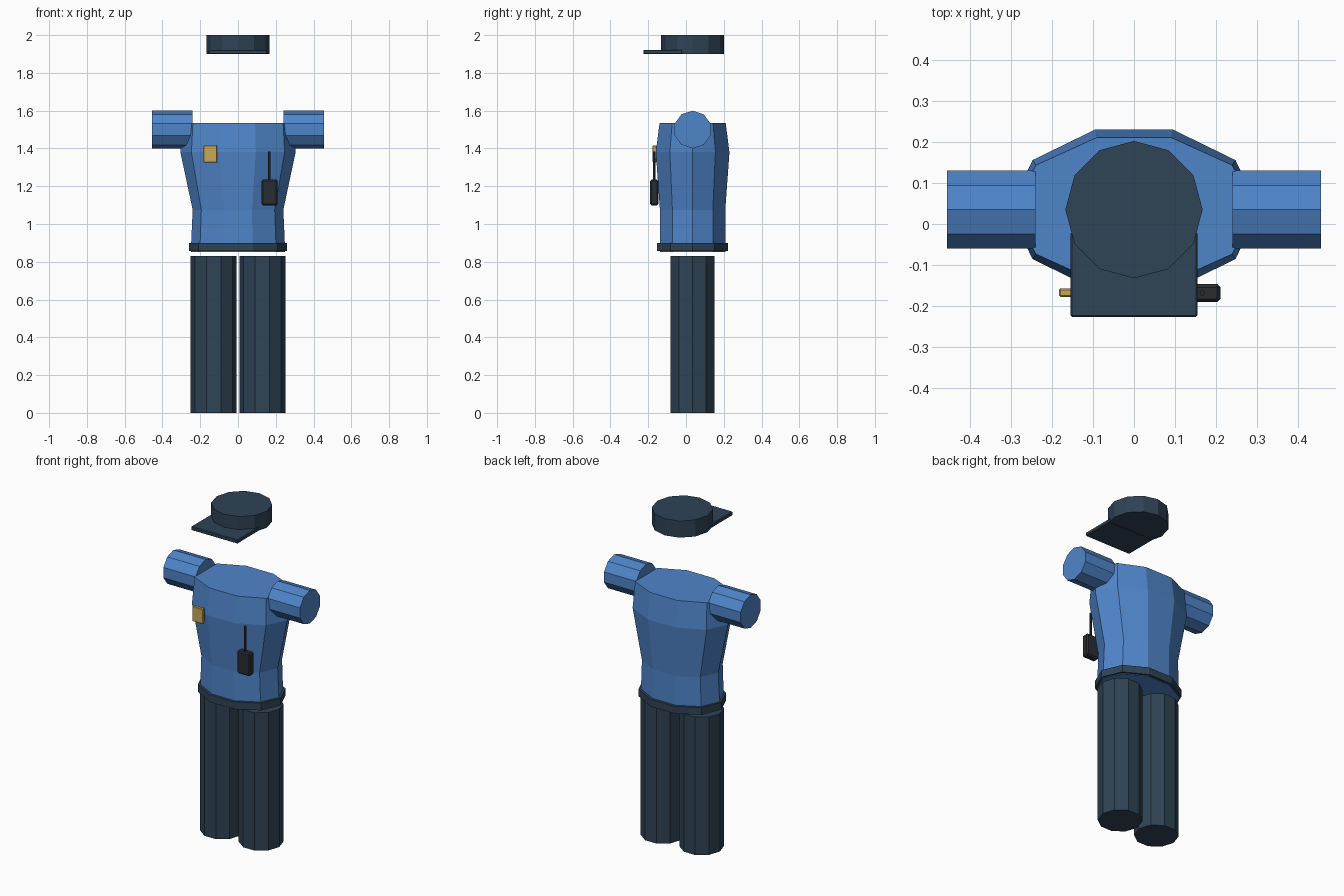
import bpy, bmesh, math
from mathutils import Vector

if "Cube" in bpy.data.objects:
    bpy.data.objects.remove(bpy.data.objects["Cube"])

YC = 0.035  # body axis sits slightly behind the origin


def material(name, rgb):
    m = bpy.data.materials.new(name)
    m.diffuse_color = (*rgb, 1)
    m.use_nodes = True
    m.node_tree.nodes["Principled BSDF"].inputs["Base Color"].default_value = m.diffuse_color
    return m


BLUE = material("shirt blue", (0.078, 0.235, 0.59))
NAVY = material("dark navy", (0.028, 0.056, 0.09))
GOLD = material("badge gold", (0.60, 0.39, 0.085))
BLACK = material("radio black", (0.022, 0.026, 0.03))


def finish(name, bm, mat):
    bmesh.ops.recalc_face_normals(bm, faces=bm.faces)
    me = bpy.data.meshes.new(name)
    bm.to_mesh(me)
    bm.free()
    me.materials.append(mat)
    ob = bpy.data.objects.new(name, me)
    bpy.context.collection.objects.link(ob)
    return ob


def loft(name, mat, levels, sides=10, center=(0, YC), start=0.0, closed=False):
    """Stack elliptical rings (z, rx, ry); closed joins last ring to the first."""
    bm = bmesh.new()
    rings = []
    for z, rx, ry in levels:
        angles = [start + 2 * math.pi * i / sides for i in range(sides)]
        rings.append([bm.verts.new((center[0] + rx * math.cos(a),
                                    center[1] + ry * math.sin(a), z)) for a in angles])
    pairs = list(zip(rings, rings[1:]))
    if closed:
        pairs.append((rings[-1], rings[0]))
    else:
        bm.faces.new(rings[0])
        bm.faces.new(rings[-1])
    for lo, hi in pairs:
        for i in range(sides):
            j = (i + 1) % sides
            bm.faces.new((lo[i], lo[j], hi[j], hi[i]))
    return finish(name, bm, mat)


def box(name, mat, lo, hi, bevel):
    bm = bmesh.new()
    bmesh.ops.create_cube(bm, size=1)
    lo, hi = Vector(lo), Vector(hi)
    bmesh.ops.scale(bm, vec=hi - lo, verts=bm.verts)
    bmesh.ops.translate(bm, vec=(lo + hi) / 2, verts=bm.verts)
    bmesh.ops.bevel(bm, geom=bm.edges[:], offset=bevel, segments=1, affect='EDGES')
    return finish(name, bm, mat)


# Shirt body: hem, waist, chest, shoulders
loft("shirt_torso", BLUE, [(0.853, 0.25, 0.182), (1.075, 0.24, 0.182),
                           (1.38, 0.305, 0.205), (1.535, 0.295, 0.184)])

# Belt band around the hem
loft("belt", NAVY, [(0.856, 0.26, 0.198), (0.90, 0.26, 0.198),
                    (0.90, 0.245, 0.178), (0.856, 0.245, 0.178)], closed=True)

# Sleeves and trouser legs on both sides
for side, s in (("left", 1), ("right", -1)):
    sleeve = loft(side + "_sleeve", BLUE, [(0.24, 0.1, 0.1), (0.455, 0.1, 0.1)],
                  center=(0, 0))
    sleeve.rotation_euler = (0, s * math.pi / 2, 0)
    sleeve.location = (0, YC, 1.5)
    loft(side + "_trouser_leg", NAVY, [(0, 0.122, 0.122), (0.83, 0.122, 0.122)],
         center=(s * 0.129, YC))

# Cap: crown and flat peak
loft("cap_crown", NAVY, [(1.90, 0.167, 0.167), (2.0, 0.167, 0.167)], sides=12)
box("cap_peak", NAVY, (-0.155, -0.226, 1.899), (0.155, -0.02, 1.922), 0.004)

# Chest badge
box("badge", GOLD, (-0.182, -0.177, 1.325), (-0.11, -0.157, 1.416), 0.003)

# Radio with aerial
box("radio_body", BLACK, (0.125, -0.190, 1.098), (0.21, -0.146, 1.236), 0.008)
loft("radio_aerial", BLACK, [(1.22, 0.007, 0.007), (1.385, 0.007, 0.007)],
     sides=6, center=(0.166, -0.168))
